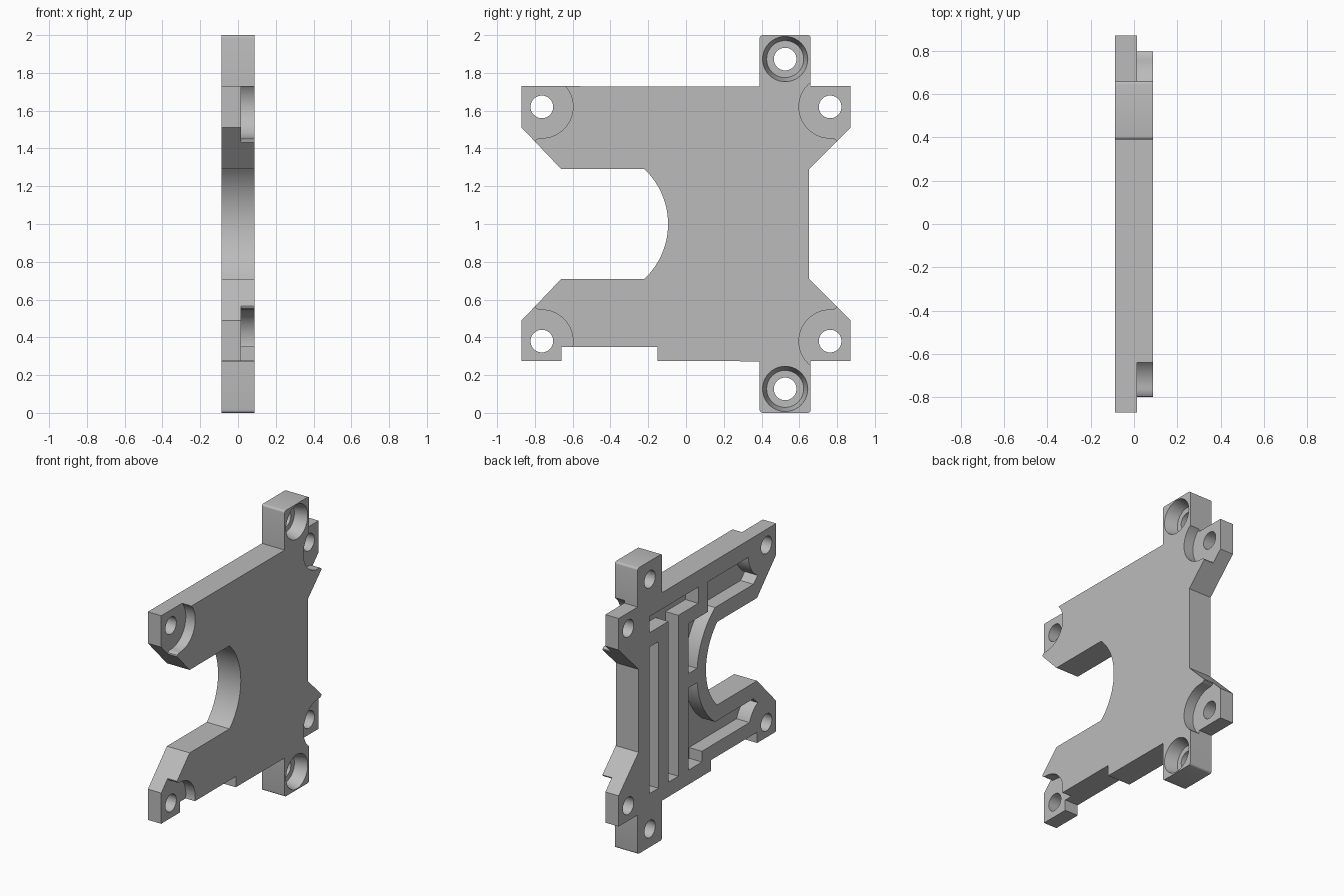
import bpy, bmesh
from math import radians, cos, sin

if "Cube" in bpy.data.objects:
    bpy.data.objects.remove(bpy.data.objects["Cube"], do_unlink=True)

HALF = 0.088      # half thickness of the plate along x
FLOOR = 0.012     # floor level of pockets and corner recesses
MID = 1.0         # height of the horizontal axis
HOLE_Y, HOLE_Z = 0.763, 0.62

grey = bpy.data.materials.new("light grey metal")
grey.use_nodes = True
grey.diffuse_color = (0.5, 0.5, 0.5, 1)
grey.node_tree.nodes["Principled BSDF"].inputs["Base Color"].default_value = (0.5, 0.5, 0.5, 1)


def arc(cy, cz, r, start, end, n=20):
    """Points on an arc in the side plane, angles in degrees."""
    steps = [radians(start + (end - start) * i / n) for i in range(n + 1)]
    return [(cy + r * cos(a), cz + r * sin(a)) for a in steps]


def circle(cy, cz, r, n=40):
    return arc(cy, cz, r, 0, 360, n)[:-1]


def loft(name, low, high, x0, x1):
    """Solid between two matching profiles at x0 and x1."""
    bm = bmesh.new()
    a = [bm.verts.new((x0, y, z)) for y, z in low]
    b = [bm.verts.new((x1, y, z)) for y, z in high]
    bm.faces.new(a)
    bm.faces.new(b[::-1])
    for i in range(len(a)):
        j = (i + 1) % len(a)
        bm.faces.new((a[i], b[i], b[j], a[j]))
    bmesh.ops.recalc_face_normals(bm, faces=bm.faces)
    mesh = bpy.data.meshes.new(name)
    bm.to_mesh(mesh)
    bm.free()
    mesh.materials.append(grey)
    obj = bpy.data.objects.new(name, mesh)
    bpy.context.collection.objects.link(obj)
    return obj


def cut(name, low, x0, x1, high=None):
    """Subtract a lofted profile from the plate."""
    tool = loft(name, low, high or low, x0, x1)
    tool.hide_render = True
    mod = plate.modifiers.new(name, "BOOLEAN")
    mod.operation, mod.solver, mod.object = "DIFFERENCE", "EXACT", tool
    bpy.context.view_layer.objects.active = plate
    bpy.ops.object.modifier_apply(modifier=mod.name)
    bpy.data.objects.remove(tool, do_unlink=True)


def pocket(name, pts):
    cut(name, pts, -HALF - 0.1, FLOOR)


def tab(sz):
    """Mounting tab end with slightly rounded corners, listed front to back."""
    c = 0.985 * sz
    return ([(0.39, MID + 0.727 * sz)]
            + arc(0.405, MID + c, 0.015, 180, 180 - 90 * sz, 4)
            + arc(0.645, MID + c, 0.015, 90 * sz, 0, 4))


# Plate outline, with a round bite in the front edge
outline = (
    [(-0.87, 1.73)] + tab(1)
    + [(0.66, 1.73), (0.87, 1.73), (0.87, 1.51), (0.65, 1.29), (0.65, 0.71),
       (0.87, 0.49), (0.87, 0.275), (0.66, 0.275)] + tab(-1)[::-1]
    + [(-0.15, 0.275), (-0.15, 0.35), (-0.66, 0.35), (-0.66, 0.275),
       (-0.87, 0.275), (-0.87, 0.49), (-0.66, 0.71)]
    + arc(-0.495, MID, 0.4, -46.5, 46.5, 32)
    + [(-0.66, 1.29), (-0.87, 1.51)])
plate = loft("mounting_plate", outline, outline, -HALF, HALF)

# Corner recesses and bolt holes
recess = (arc(0, 0, 0.165, -62, 90, 28)
          + [(-0.02, 0.167), (-0.033, 0.176), (-0.04, 0.2),
             (-0.3, 0.2), (-0.3, -0.3), (0.077, -0.3)])
for sy in (-1, 1):
    for sz in (-1, 1):
        cy, cz = sy * HOLE_Y, MID + sz * HOLE_Z
        cut("corner_recess", [(cy - sy * a, cz - sz * b) for a, b in recess], 0.015, 0.3)
        cut("corner_hole", circle(cy, cz, 0.06), -0.3, 0.3)

# Tab holes with tapered counterbores
for sz in (-1, 1):
    cy, cz = 0.525, MID + sz * 0.873
    cut("tab_counterbore", circle(cy, cz, 0.098), 0.0, HALF + 0.001, circle(cy, cz, 0.12))
    cut("tab_hole", circle(cy, cz, 0.06), -0.3, 0.3)

# Lightening pockets on the hidden face: slot, hooked channel, two arm pockets
pocket("long_slot", [(0.43, 0.375), (0.53, 0.375), (0.53, 1.4), (0.43, 1.4)])
pocket("hooked_channel", [(0.21, 0.375), (0.32, 0.375), (0.32, 1.5), (0.53, 1.5),
                          (0.53, 1.613), (-0.01, 1.613), (-0.01, 1.5), (0.21, 1.5)])
pocket("upper_arm_pocket",
       [(0.1, 1.05), (0.1, 1.4), (-0.12, 1.4), (-0.12, 1.61)]
       + arc(-HOLE_Y, MID + HOLE_Z, 0.2, -3, -61) + [(-0.62, 1.4)]
       + arc(-0.495, MID, 0.5, 53.1, 5.7))
pocket("lower_arm_pocket",
       [(0.1, 0.95), (0.1, 0.375), (-0.05, 0.375), (-0.05, 0.45)]
       + arc(-HOLE_Y, MID - HOLE_Z, 0.2, 20.5, 61) + [(-0.62, 0.6)]
       + arc(-0.495, MID, 0.5, -53.1, -5.7))

# Smooth the round walls and keep the machined edges crisp
bpy.ops.object.select_all(action="DESELECT")
plate.select_set(True)
bpy.context.view_layer.objects.active = plate
bpy.ops.object.shade_smooth_by_angle(angle=radians(30))
